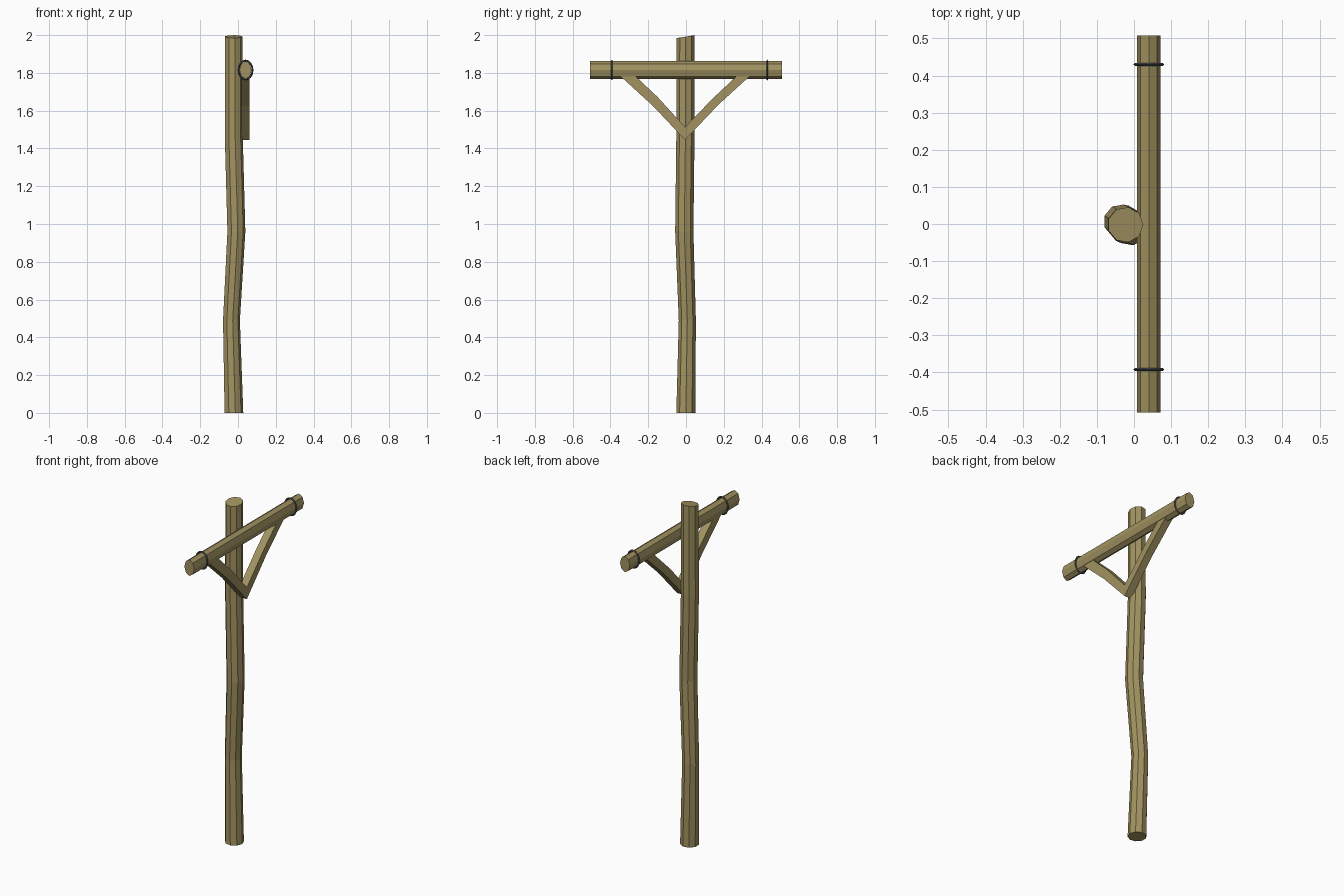
import bpy, math
from mathutils import Vector

if "Cube" in bpy.data.objects:
    bpy.data.objects.remove(bpy.data.objects["Cube"])


def material(name, color):
    m = bpy.data.materials.new(name)
    m.diffuse_color = (*color, 1)
    m.use_nodes = True
    m.node_tree.nodes["Principled BSDF"].inputs["Base Color"].default_value = m.diffuse_color
    return m


WOOD = material("wood", (0.36, 0.29, 0.12))
IRON = material("iron", (0.08, 0.085, 0.09))


def loft(name, rings, mat, closed=False):
    """Skin equal-sized rings of points; cap the ends unless closed."""
    n, k = len(rings[0]), len(rings)
    verts = [p for ring in rings for p in ring]
    faces = []
    for i in range(k if closed else k - 1):
        a, b = i * n, ((i + 1) % k) * n
        faces += [(a + j, a + (j + 1) % n, b + (j + 1) % n, b + j) for j in range(n)]
    if not closed:
        faces += [tuple(reversed(range(n))), tuple(range((k - 1) * n, k * n))]
    me = bpy.data.meshes.new(name)
    me.from_pydata(verts, [], faces)
    me.materials.append(mat)
    ob = bpy.data.objects.new(name, me)
    bpy.context.collection.objects.link(ob)
    # consistent outward normals
    import bmesh
    bm = bmesh.new()
    bm.from_mesh(me)
    bmesh.ops.recalc_face_normals(bm, faces=bm.faces)
    bm.to_mesh(me)
    bm.free()
    return ob


# crooked nine-sided post: (x, y, z, radius), with a slanted top cut
path = [(-0.023, -0.001, 0, 0.051), (-0.036, 0.007, 0.49, 0.046),
        (-0.010, -0.009, 0.96, 0.049), (-0.024, -0.003, 1.47, 0.049),
        (-0.023, -0.002, 1.992, 0.048)]
rings = []
for x, y, z, r in path:
    slant = 0.16 if z > 1.9 else 0
    ring = []
    for j in range(9):
        a = math.tau * j / 9
        dy = r * math.sin(a)
        ring.append((x + r * math.cos(a), y + dy, z + slant * dy))
    rings.append(ring)
loft("post", rings, WOOD)

# oval eight-sided crossbeam
CX, CZ = 0.040, 1.815
octagon = [(math.cos(math.tau * j / 8), math.sin(math.tau * j / 8)) for j in range(8)]
loft("crossbeam", [[(CX + 0.032 * c, y, CZ + 0.047 * s) for c, s in octagon]
                   for y in (-0.508, 0.508)], WOOD)

# iron bands around the beam
for name, y0 in (("band_left", -0.392), ("band_right", 0.430)):
    rings = []
    for j in range(16):
        c, s = math.cos(math.tau * j / 16), math.sin(math.tau * j / 16)
        rings.append([(CX + (0.037 + d) * c, y0 + w, CZ + (0.050 + d) * s)
                      for d, w in ((-0.005, 0), (0, -0.004), (0.005, 0), (0, 0.004))])
    loft(name, rings, IRON, closed=True)

# bent diagonal braces: (outer y, outer z, inner y, inner z), mirrored by sign
braces = {
    "brace_left": (-1, [(0.005, 1.445, 0.005, 1.513), (0.175, 1.625, 0.150, 1.672),
                        (0.350, 1.785, 0.270, 1.785)]),
    "brace_right": (1, [(-0.005, 1.445, -0.005, 1.513), (0.170, 1.630, 0.140, 1.663),
                        (0.340, 1.785, 0.270, 1.785)]),
}
for name, (sgn, stations) in braces.items():
    loft(name, [[(0.016, sgn * oy, oz), (0.061, sgn * oy, oz),
                 (0.061, sgn * iy, iz), (0.016, sgn * iy, iz)]
                for oy, oz, iy, iz in stations], WOOD)
